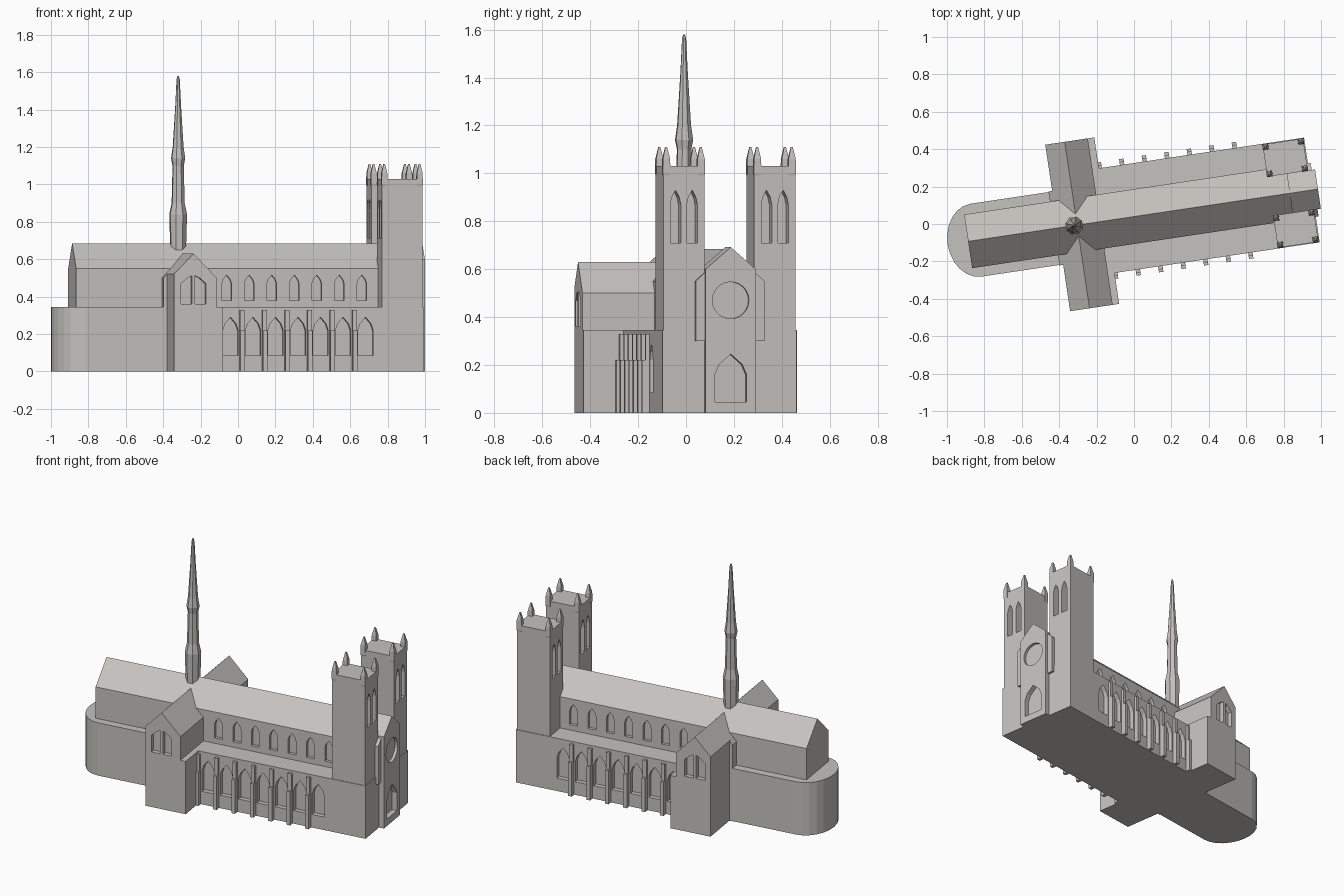
import bpy, bmesh, math
from mathutils import Matrix

if "Cube" in bpy.data.objects:
    bpy.data.objects.remove(bpy.data.objects["Cube"])

# The building is laid out along u (length) and v (width), then turned into place
PLACE = Matrix.Translation((-0.32, -0.008, 0)) @ Matrix.Rotation(math.radians(8.5), 4, "Z")

stone = bpy.data.materials.new("warm grey stone")
stone.use_nodes = True
STONE = (0.56, 0.54, 0.515, 1)
stone.diffuse_color = STONE
stone.node_tree.nodes["Principled BSDF"].inputs["Base Color"].default_value = STONE


def prism(bm, pts, axis, lo, hi):
    """Extrude a 2D outline along u, v or z."""
    def at(p, d):
        return {"u": (d, p[0], p[1]), "v": (p[0], d, p[1]), "z": (p[0], p[1], d)}[axis]
    a = [bm.verts.new(at(p, lo)) for p in pts]
    b = [bm.verts.new(at(p, hi)) for p in pts]
    bm.faces.new(a)
    bm.faces.new(b[::-1])
    for i in range(len(pts)):
        j = (i + 1) % len(pts)
        bm.faces.new((a[i], a[j], b[j], b[i]))


def box(bm, u0, u1, v0, v1, z0, z1):
    prism(bm, [(u0, v0), (u1, v0), (u1, v1), (u0, v1)], "z", z0, z1)


def gable(half, eave, ridge, mid=0, base=0.0):
    return [(mid - half, base), (mid + half, base), (mid + half, eave),
            (mid, ridge), (mid - half, eave)]


def arch(mid, half, sill, spring, top):
    """Pointed window outline."""
    bow = (mid + half * 0.72, spring + (top - spring) * 0.5)
    right = [(mid + half, spring), bow]
    left = [(2 * mid - p[0], p[1]) for p in reversed(right)]
    return [(mid - half, sill), (mid + half, sill)] + right + [(mid, top)] + left


def finish(name, bm):
    bmesh.ops.recalc_face_normals(bm, faces=bm.faces[:])
    bm.transform(PLACE)
    me = bpy.data.meshes.new(name)
    bm.to_mesh(me)
    bm.free()
    me.materials.append(stone)
    ob = bpy.data.objects.new(name, me)
    bpy.context.scene.collection.objects.link(ob)
    return ob


def part(name, build, cuts=None):
    """Make one part and carve its recesses."""
    bm = bmesh.new()
    build(bm)
    ob = finish(name, bm)
    if cuts:
        bm = bmesh.new()
        cuts(bm)
        cutter = finish(name + "_cutter", bm)
        cutter.hide_render = True
        mod = ob.modifiers.new("recesses", "BOOLEAN")
        mod.operation, mod.solver, mod.object = "DIFFERENCE", "EXACT", cutter
        deps = bpy.context.evaluated_depsgraph_get()
        ob.data = bpy.data.meshes.new_from_object(ob.evaluated_get(deps))
        ob.modifiers.clear()
        bpy.data.objects.remove(cutter)
    return ob


def both_sides(bm, pts, wall, depth):
    for s in (-1, 1):
        prism(bm, pts, "v", s * (wall - depth), s * (wall + 0.05))


BAY, FIRST, COUNT = 0.1217, 0.241, 7
LEDGE, AISLE, NAVE = 0.345, 0.283, 0.145


# Nave aisles with tall windows
def aisle_cuts(bm):
    for i in range(COUNT):
        both_sides(bm, arch(FIRST + i * BAY, 0.041, 0.085, 0.22, 0.29), AISLE, 0.03)


part("nave_aisles", lambda bm: box(bm, 0.05, 1.285, -AISLE, AISLE, 0, LEDGE), aisle_cuts)


# Stepped buttresses between the windows
def buttresses(bm):
    for i in range(COUNT):
        u = FIRST + (i - 0.5) * BAY
        for s in (-1, 1):
            for out, top in ((0.032, 0.22), (0.017, 0.33)):
                v = sorted((s * (AISLE - 0.01), s * (AISLE + out)))
                box(bm, u - 0.012, u + 0.012, v[0], v[1], 0, top)


part("buttresses", buttresses)


# Nave and choir upper storey
def clerestory_cuts(bm):
    for i in range(COUNT):
        both_sides(bm, arch(FIRST + i * BAY, 0.026, 0.38, 0.47, 0.515), NAVE, 0.02)


part("nave_upper_storey",
     lambda bm: prism(bm, gable(NAVE, 0.55, 0.685, base=0.3), "u", -0.573, 1.3),
     clerestory_cuts)


# Choir base with a rounded end
def choir(bm):
    n = 12
    pts = [(0.05, -0.197), (0.05, 0.197)]
    for i in range(n + 1):
        t = math.pi * i / n
        pts.append((-0.53 - 0.154 * math.sin(t), 0.197 * math.cos(t)))
    prism(bm, pts, "z", 0, LEDGE)


part("choir_base", choir)

# Transept: wide base, gabled body and a wider core
TM, TEND = 0.016, 0.45
body = [(-0.089, 0), (TM + 0.125, 0), (TM + 0.125, 0.5), (TM, 0.63), (-0.089, 0.522)]


def transept_cuts(bm):
    for u in (TM - 0.038, TM + 0.038):
        inner = 1 if u < TM else -1
        half = 0.029
        pts = [(u - half, 0.36), (u + half, 0.36), (u + half, 0.47),
               (u + inner * half, 0.512), (u + inner * half * 0.2, 0.5), (u - half, 0.47)]
        if inner < 0:
            pts = [(u - half, 0.36), (u + half, 0.36), (u + half, 0.47),
                   (u - half * 0.2, 0.5), (u - half, 0.512)]
        else:
            pts = [(u - half, 0.36), (u + half, 0.36), (u + half, 0.512),
                   (u + half * 0.2, 0.5), (u - half, 0.47)]
        both_sides(bm, pts, TEND, 0.03)


part("transept", lambda bm: prism(bm, body, "v", -TEND, TEND), transept_cuts)
part("transept_base", lambda bm: box(bm, 0.1, 0.176, -TEND, TEND, 0, LEDGE))
part("transept_core",
     lambda bm: prism(bm, gable(0.125, 0.5, 0.63, TM), "v", -0.2, 0.2))

# West towers with paired belfry openings
T0, T1, TIN, TOUT, TTOP = 1.06, 1.279, 0.105, 0.279, 1.03


def belfry_cuts(bm):
    for s in (-1, 1):
        for off in (-0.035, 0.035):
            pts = arch(s * (TIN + TOUT) / 2 + off, 0.022, 0.71, 0.87, 0.93)
            prism(bm, pts, "u", T1 - 0.07, T1 + 0.05)
            prism(bm, pts, "u", T0 - 0.05, T0 + 0.07)


def towers(bm):
    for s in (-1, 1):
        v = sorted((s * TIN, s * TOUT))
        box(bm, T0, T1, v[0], v[1], 0.3, TTOP)


part("west_towers", towers, belfry_cuts)


# Tapered corner pinnacles
def pinnacles(bm):
    rings = ((0.98, 0.012), (1.0, 0.016), (1.06, 0.015), (1.11, 0.004))
    for s in (-1, 1):
        for u in (T0 + 0.014, T1 - 0.014):
            for v in (s * (TIN + 0.014), s * (TOUT - 0.014)):
                for (za, ra), (zb, rb) in zip(rings, rings[1:]):
                    bmesh.ops.create_cone(
                        bm, cap_ends=True, segments=4, radius1=ra * 1.41, radius2=rb * 1.41,
                        depth=zb - za, matrix=Matrix.Translation((u, v, (za + zb) / 2))
                        @ Matrix.Rotation(math.pi / 4, 4, "Z"))


part("tower_pinnacles", pinnacles)

# Entrance front with doorway and round window
FRONT = 1.318


def front_cuts(bm):
    prism(bm, arch(0, 0.067, 0.045, 0.16, 0.245), "u", FRONT - 0.04, FRONT + 0.05)
    ring = [(0.077 * math.cos(math.tau * i / 24), 0.47 + 0.077 * math.sin(math.tau * i / 24))
            for i in range(24)]
    prism(bm, ring, "u", FRONT - 0.04, FRONT + 0.05)


part("entrance_front",
     lambda bm: prism(bm, gable(0.106, 0.6, 0.692), "u", 1.165, FRONT), front_cuts)


# Octagonal spire over the crossing
def spire(bm):
    profile = ((0.6, 0.04), (0.67, 0.044), (0.84, 0.049), (0.9, 0.036), (1.1, 0.031),
               (1.14, 0.039), (1.2, 0.03), (1.42, 0.016), (1.56, 0.009), (1.58, 0.004))
    rings = []
    for z, r in profile:
        rings.append([bm.verts.new((r * math.cos(math.tau * (k + 0.5) / 8),
                                    r * math.sin(math.tau * (k + 0.5) / 8), z))
                      for k in range(8)])
    for a, b in zip(rings, rings[1:]):
        for k in range(8):
            j = (k + 1) % 8
            bm.faces.new((a[k], a[j], b[j], b[k]))
    bm.faces.new(rings[0][::-1])
    bm.faces.new(rings[-1])


part("crossing_spire", spire)
